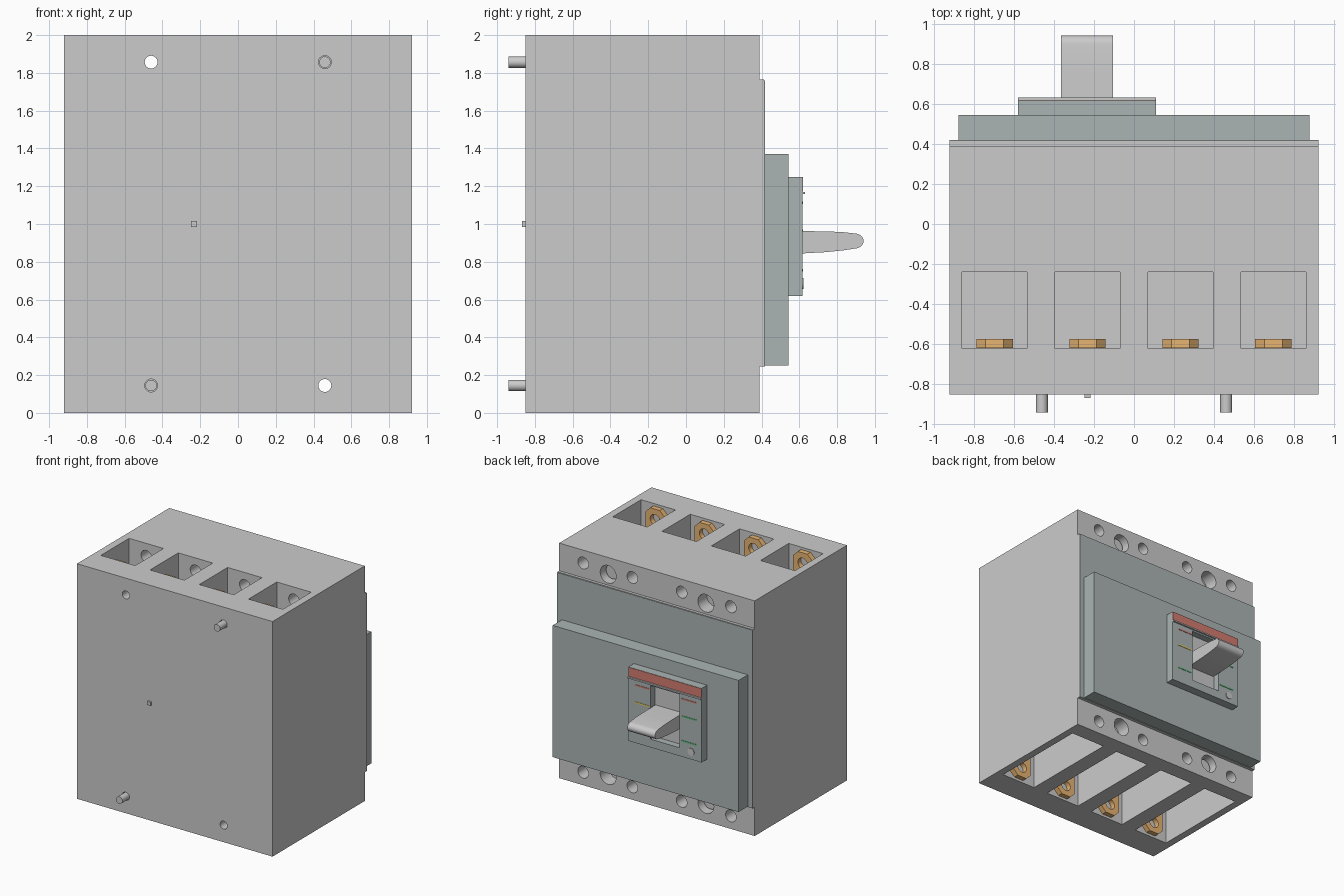
import bpy, bmesh, math
from mathutils import Matrix, Vector

if "Cube" in bpy.data.objects:
    bpy.data.objects.remove(bpy.data.objects["Cube"])


def material(name, rgb):
    m = bpy.data.materials.new(name)
    m.diffuse_color = (*rgb, 1)
    m.use_nodes = True
    m.node_tree.nodes["Principled BSDF"].inputs["Base Color"].default_value = m.diffuse_color
    return m


SLATE = material("slate", (0.41, 0.46, 0.455))
COPPER = material("copper", (0.8, 0.46, 0.17))
RED = material("red", (0.65, 0.2, 0.16))
YELLOW = material("yellow", (0.75, 0.6, 0.12))
GREEN = material("green", (0.1, 0.5, 0.2))


def finish(bm, name, mat=None):
    bmesh.ops.recalc_face_normals(bm, faces=bm.faces)
    me = bpy.data.meshes.new(name)
    bm.to_mesh(me)
    bm.free()
    ob = bpy.data.objects.new(name, me)
    bpy.context.collection.objects.link(ob)
    if mat:
        me.materials.append(mat)
    return ob


def add_box(bm, x0, x1, y0, y1, z0, z1):
    mtx = Matrix.Translation(((x0 + x1) / 2, (y0 + y1) / 2, (z0 + z1) / 2)) @ \
        Matrix.Diagonal((x1 - x0, y1 - y0, z1 - z0, 1))
    bmesh.ops.create_cube(bm, size=1, matrix=mtx)


def add_rod(bm, x, z, r, y0, y1, n=32):
    mtx = Matrix.Translation((x, (y0 + y1) / 2, z)) @ Matrix.Rotation(math.pi / 2, 4, 'X')
    bmesh.ops.create_cone(bm, cap_ends=True, segments=n, radius1=r, radius2=r,
                          depth=y1 - y0, matrix=mtx)


def boxes(name, dims, mat=None):
    bm = bmesh.new()
    for d in dims:
        add_box(bm, *d)
    return finish(bm, name, mat)


def rods(name, dims, mat=None):
    bm = bmesh.new()
    for d in dims:
        add_rod(bm, *d)
    return finish(bm, name, mat)


def prism(name, pts, direction, mat=None):
    bm = bmesh.new()
    face = bm.faces.new([bm.verts.new(p) for p in pts])
    ext = bmesh.ops.extrude_face_region(bm, geom=[face])
    bmesh.ops.translate(bm, vec=Vector(direction),
                        verts=[v for v in ext["geom"] if isinstance(v, bmesh.types.BMVert)])
    return finish(bm, name, mat)


def activate(ob):
    bpy.ops.object.select_all(action='DESELECT')
    ob.select_set(True)
    bpy.context.view_layer.objects.active = ob


def cut(ob, cutter):
    cutter.hide_render = True
    activate(ob)
    mod = ob.modifiers.new("cut", 'BOOLEAN')
    mod.operation, mod.solver, mod.object = 'DIFFERENCE', 'EXACT', cutter
    bpy.ops.object.modifier_apply(modifier=mod.name)
    bpy.data.objects.remove(cutter)


def smooth(ob):
    activate(ob)
    bpy.ops.object.shade_smooth_by_angle(angle=math.radians(30))


POLES = [-0.695, -0.232, 0.232, 0.695]

# Housing with terminal pockets, screw access holes and mounting holes
body = boxes("housing", [(-0.92, 0.92, -0.85, 0.39, 0, 2)])
cut(body, boxes("pockets", [(x - 0.162, x + 0.162, -0.62, -0.24, 1.5, 2.1) for x in POLES] +
                [(x - 0.162, x + 0.162, -0.62, 0.25, -0.1, 0.5) for x in POLES]))
cut(body, rods("access_holes",
               [(x, z, 0.05, -0.4, 0.5) for x in POLES for z in (0.11, 1.89)] +
               [(x, z, 0.075, 0.27, 0.5) for x in (-0.46, 0.46) for z in (0.145, 1.857)]))
cut(body, rods("mounting_holes",
               [(x, z, 0.034, -1, 0.3) for x in (-0.46, 0.46) for z in (0.145, 1.857)]))
smooth(body)

# Rear locating peg and two mounting screws on one diagonal
boxes("locating_peg", [(-0.248, -0.218, -0.867, -0.85, 0.985, 1.015)])
for i, (x, z) in enumerate([(0.46, 1.857), (-0.46, 0.145)]):
    smooth(rods(f"mounting_screw_{i}", [(x, z, 0.03, -0.94, 0.28), (x, z, 0.062, 0.275, 0.33)]))

# Copper terminals with chamfered ends and a bolt hole, top and bottom
for i, x in enumerate(POLES):
    for end, flip in (("top", False), ("bottom", True)):
        outline = [(-0.09, 1.5), (0.09, 1.5), (0.09, 1.935), (0.045, 1.98),
                   (-0.045, 1.98), (-0.09, 1.935)]
        pts = [(x + a, -0.618, 2 - z if flip else z) for a, z in outline]
        t = prism(f"terminal_{end}_{i}", pts, (0, 0.043, 0), COPPER)
        cut(t, rods("bolt_hole", [(x, 0.11 if flip else 1.89, 0.045, -0.7, -0.5)]))
        smooth(t)

# Front plate and raised cover
boxes("front_plate", [(-0.92, 0.92, 0.385, 0.414, 0.245, 1.765)])
boxes("front_plate_face", [(-0.92, 0.92, 0.414, 0.418, 0.245, 1.76)], SLATE)
cover = boxes("cover", [(-0.875, 0.875, 0.415, 0.543, 0.25, 1.37)], SLATE)

# Handle surround with a window for the handle
surround = boxes("handle_surround", [(-0.578, 0.11, 0.54, 0.616, 0.62, 1.25)], SLATE)
cut(surround, boxes("window", [(-0.372, -0.098, 0.5, 0.7, 0.69, 1.145)]))
boxes("window_backing", [(-0.371, -0.099, 0.535, 0.56, 0.691, 1.144)])
boxes("red_band", [(-0.577, 0.109, 0.61, 0.619, 1.172, 1.248)], RED)
boxes("band_lip", [(-0.578, 0.11, 0.61, 0.63, 1.158, 1.17)])

# Switch handle, tapered with a rounded tip
arc = [(0.893 + 0.047 * math.cos(a), 0.91 + 0.04 * math.sin(a))
       for a in [math.radians(-90 + 15 * k) for k in range(13)]]
side = [(0.55, 0.845), (0.63, 0.845), (0.74, 0.851), (0.83, 0.86)] + arc + \
       [(0.83, 0.957), (0.74, 0.961), (0.55, 0.963)]
smooth(prism("handle", [(-0.365, y, z) for y, z in side], (0.26, 0, 0)))

# Coloured position marks and test button
for name, mat, marks in (
        ("red_marks", RED, [(-0.02, 1.112), (-0.46, 1.112)]),
        ("yellow_mark", YELLOW, [(-0.02, 0.965)]),
        ("green_marks", GREEN, [(-0.46, 0.965), (-0.02, 0.755), (-0.46, 0.755)])):
    boxes(name, [(x - 0.07, x + 0.07, 0.612, 0.619, z - 0.006, z + 0.006) for x, z in marks], mat)
smooth(rods("test_button", [(-0.48, 0.685, 0.03, 0.6, 0.622)]))
